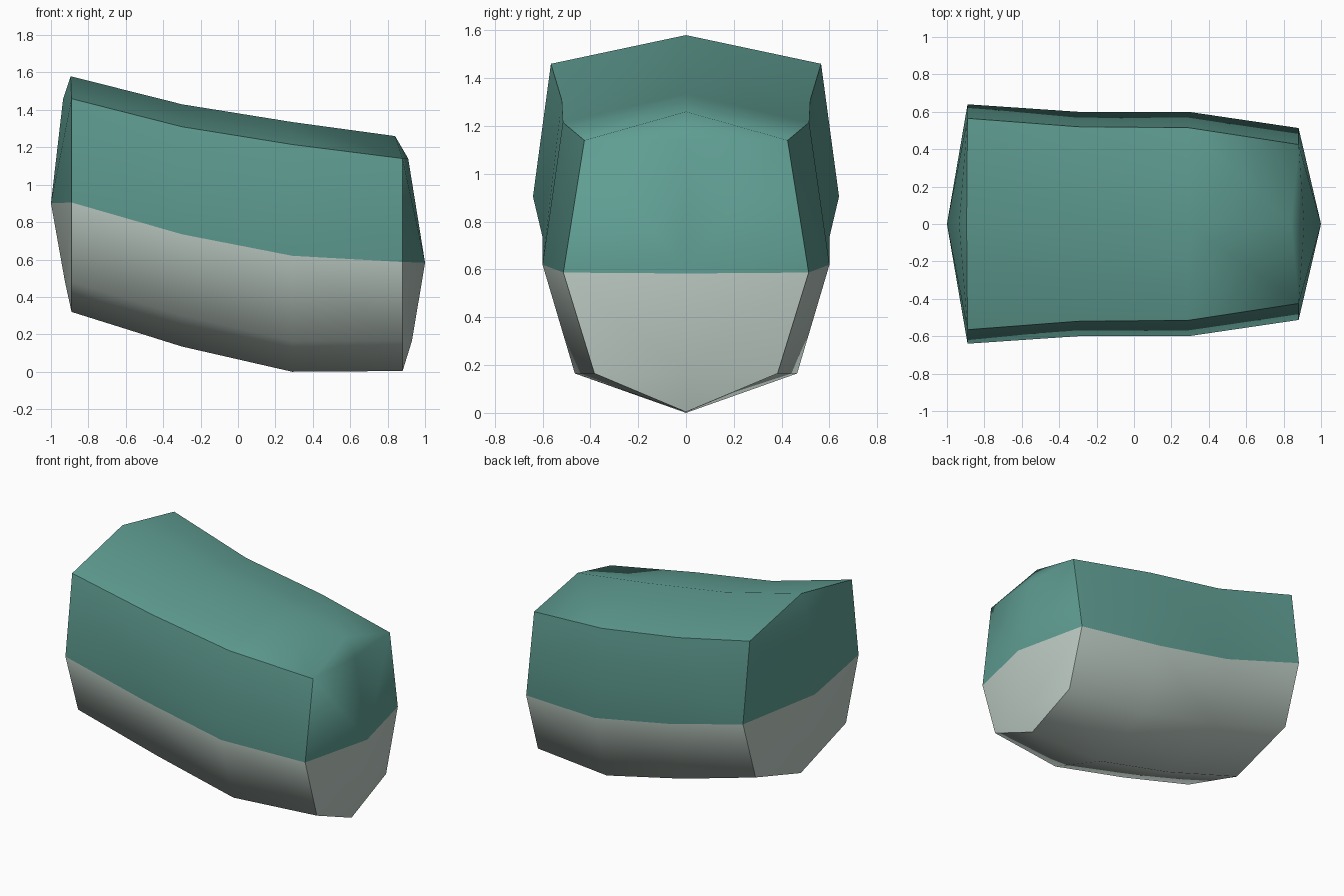
import bpy, bmesh, math

if "Cube" in bpy.data.objects:
    bpy.data.objects.remove(bpy.data.objects["Cube"])


def material(name, rgb):
    m = bpy.data.materials.new(name)
    m.diffuse_color = (*rgb, 1)
    m.use_nodes = True
    m.node_tree.nodes["Principled BSDF"].inputs["Base Color"].default_value = m.diffuse_color
    return m


# Each station: x, x of top ridge, ridge z, (half width, z) of shoulder, waist, chine, keel z
STATIONS = [
    (-0.89, -0.895, 1.58, (0.565, 1.46), (0.64, 0.905), (0.50, 0.48), 0.32),
    (-0.30, -0.30, 1.43, (0.52, 1.31), (0.60, 0.735), (0.465, 0.30), 0.135),
    (0.29, 0.29, 1.335, (0.515, 1.215), (0.60, 0.62), (0.465, 0.165), 0.0),
    (0.88, 0.84, 1.26, (0.425, 1.14), (0.513, 0.587), (0.383, 0.165), 0.004),
]
# Cap centre line x at shoulder, waist and chine height
CAPS = {0: (-0.935, -1.0, -0.925), -1: (0.91, 1.0, 0.93)}

bm = bmesh.new()

# Rings: ridge, three right points, keel, three left points
rings = []
for x, xt, zt, a, b, c, zb in STATIONS:
    pts = [(xt, 0, zt)] + [(x, -y, z) for y, z in (a, b, c)]
    pts += [(x, 0, zb)] + [(x, y, z) for y, z in (c, b, a)]
    rings.append([bm.verts.new(p) for p in pts])


def face(vs, lower):
    bm.faces.new(vs).material_index = int(lower)


# Skin between rings, lower half is the belly colour
for r, s in zip(rings, rings[1:]):
    for i in range(8):
        j = (i + 1) % 8
        face((r[i], r[j], s[j], s[i]), 2 <= i <= 5)

# Bulged end caps
for end, xs in CAPS.items():
    r = rings[end]
    mid = [bm.verts.new((x, 0, r[k].co.z)) for x, k in zip(xs, (1, 2, 3))]
    mid[1].co.z -= 0.004
    for side in ((1, 2, 3), (7, 6, 5)):
        p = [r[k] for k in side]
        face((r[0], p[0], mid[0]), False)
        face((p[0], p[1], mid[1], mid[0]), False)
        face((p[1], p[2], mid[2], mid[1]), True)
        face((p[2], r[4], mid[2]), True)

bmesh.ops.recalc_face_normals(bm, faces=bm.faces)
mesh = bpy.data.meshes.new("body_segment")
bm.to_mesh(mesh)
bm.free()
mesh.materials.append(material("teal", (0.115, 0.34, 0.29)))
mesh.materials.append(material("pale grey", (0.51, 0.60, 0.55)))

body = bpy.data.objects.new("body_segment", mesh)
bpy.context.collection.objects.link(body)
bpy.context.view_layer.objects.active = body
body.select_set(True)
bpy.ops.object.shade_smooth_by_angle(angle=math.radians(60))
